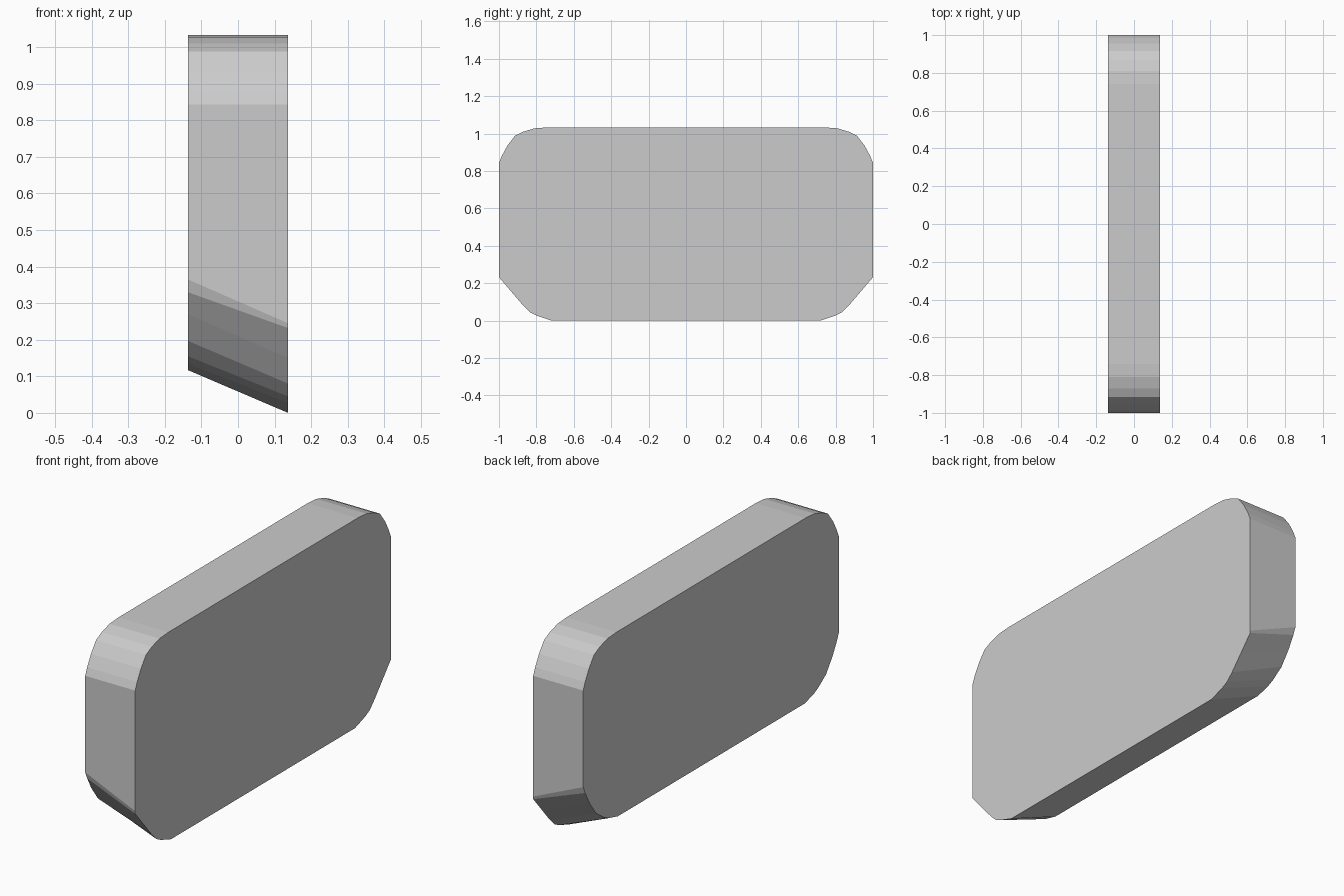
import bpy, bmesh

if "Cube" in bpy.data.objects:
    bpy.data.objects.remove(bpy.data.objects["Cube"])

HALF = 0.137  # half thickness

# Rounded upper corner (y, z), shared by both faces
top = [(0.74, 1.033), (0.81, 1.028), (0.87, 1.01), (0.915, 0.988),
       (0.955, 0.935), (0.985, 0.88), (1.0, 0.843)]
# Lower corner: round on the -x face, chamfer-like on the lower +x face
low_left = [(1.0, 0.365), (0.985, 0.33), (0.953, 0.27), (0.90, 0.197),
            (0.84, 0.155), (0.80, 0.135), (0.73, 0.117)]
low_right = [(1.0, 0.245), (1.0, 0.232), (0.93, 0.15), (0.87, 0.08),
             (0.835, 0.045), (0.80, 0.027), (0.72, 0.0)]


def ring(bm, x, low):
    half = top + low
    outline = half + [(-y, z) for y, z in reversed(half)]
    return [bm.verts.new((x, y, z)) for y, z in outline]


# Slab with slanted underside
bm = bmesh.new()
left = ring(bm, -HALF, low_left)
right = ring(bm, HALF, low_right)
bm.faces.new(left)
bm.faces.new(right)
n = len(left)
for i in range(n):
    j = (i + 1) % n
    bm.faces.new((left[i], left[j], right[j], right[i]))
bmesh.ops.recalc_face_normals(bm, faces=bm.faces)

mesh = bpy.data.meshes.new("rounded_slab")
bm.to_mesh(mesh)
bm.free()
slab = bpy.data.objects.new("rounded_slab", mesh)
bpy.context.collection.objects.link(slab)
